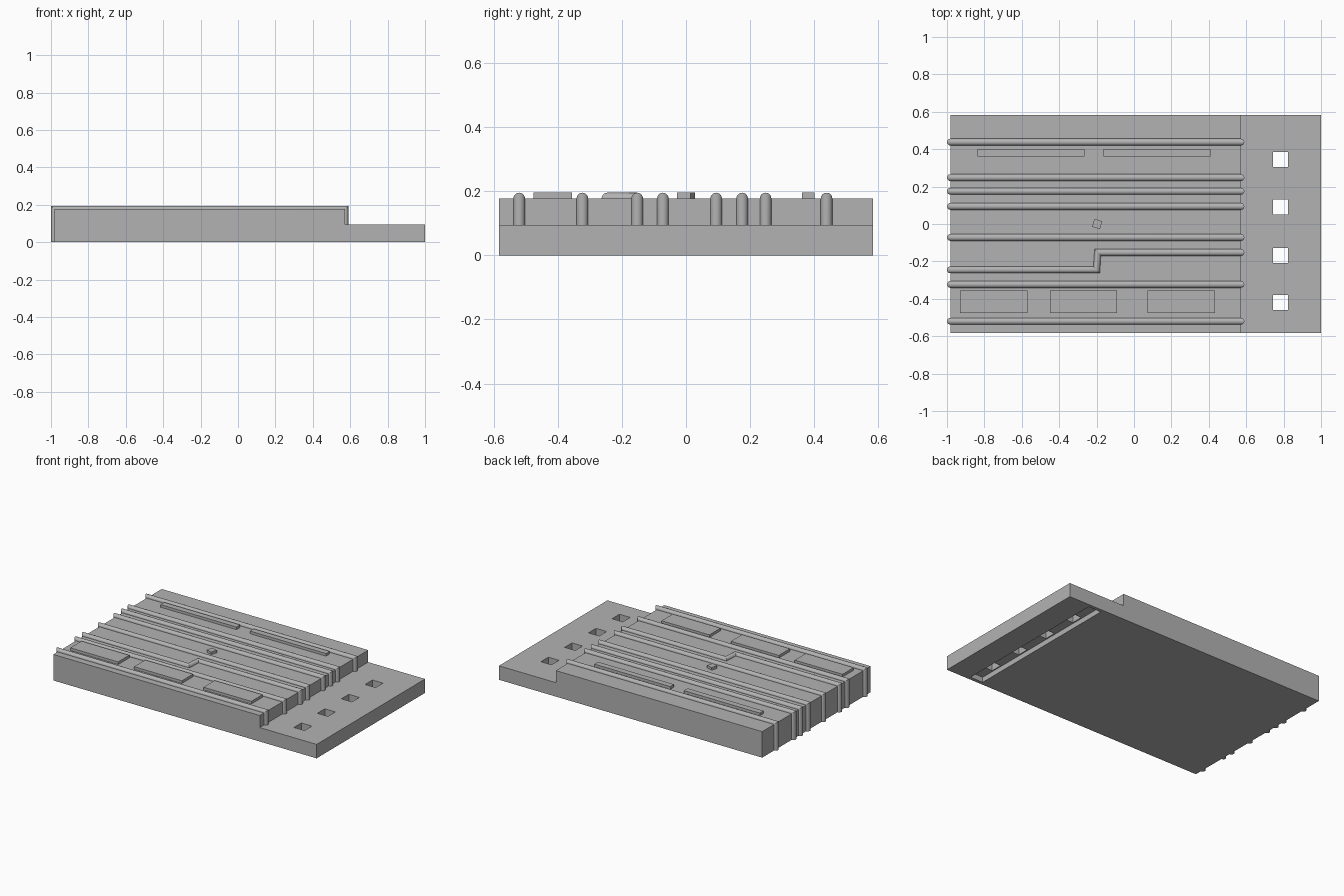
import bpy, bmesh, math
from mathutils import Vector, Matrix

cube = bpy.data.objects.get("Cube")
if cube:
    bpy.data.objects.remove(cube, do_unlink=True)

grey = bpy.data.materials.new("plain grey")
grey.use_nodes = True
grey.diffuse_color = (0.45, 0.45, 0.45, 1)
grey.node_tree.nodes["Principled BSDF"].inputs["Base Color"].default_value = (0.45, 0.45, 0.45, 1)

LEFT, STEP, RIGHT, HALF_Y = -0.982, 0.572, 1.0, 0.583
LEDGE_Z, TOP_Z, PIPE_R = 0.095, 0.177, 0.018


def finish(name, bm):
    bmesh.ops.recalc_face_normals(bm, faces=bm.faces)
    mesh = bpy.data.meshes.new(name)
    bm.to_mesh(mesh)
    bm.free()
    mesh.materials.append(grey)
    obj = bpy.data.objects.new(name, mesh)
    bpy.context.collection.objects.link(obj)
    return obj


def box(name, x0, x1, y0, y1, z0, z1, turn=0):
    bm = bmesh.new()
    place = (Matrix.Translation(((x0 + x1) / 2, (y0 + y1) / 2, (z0 + z1) / 2))
             @ Matrix.Rotation(math.radians(turn), 4, "Z")
             @ Matrix.Diagonal((x1 - x0, y1 - y0, z1 - z0, 1)))
    bmesh.ops.create_cube(bm, size=1, matrix=place)
    return finish(name, bm)


def pipe(name, points, sides=20):
    """Round tube along a path, mitred at its corners."""
    pts = [Vector(p) for p in points]
    dirs = [(b - a).normalized() for a, b in zip(pts, pts[1:])]
    u = dirs[0].cross(Vector((0, 1, 0))).normalized()
    v = dirs[0].cross(u)
    offsets = [PIPE_R * (u * math.cos(t) + v * math.sin(t))
               for t in (2 * math.pi * i / sides for i in range(sides))]
    bm = bmesh.new()
    rings = []
    for i, p in enumerate(pts):
        before, after = dirs[max(i - 1, 0)], dirs[min(i, len(dirs) - 1)]
        normal = before + after
        # slide each offset along the incoming segment onto the mitre plane
        mitre = [o - before * (o.dot(normal) / before.dot(normal)) for o in offsets]
        rings.append([bm.verts.new(p + o) for o in mitre])
        turn = before.rotation_difference(after)
        offsets = [turn @ o for o in offsets]
    for a, b in zip(rings, rings[1:]):
        for i in range(sides):
            j = (i + 1) % sides
            bm.faces.new((a[i], a[j], b[j], b[i]))
    bm.faces.new(rings[0])
    bm.faces.new(rings[-1])
    obj = finish(name, bm)
    bpy.ops.object.select_all(action="DESELECT")
    obj.select_set(True)
    bpy.context.view_layer.objects.active = obj
    bpy.ops.object.shade_smooth_by_angle(angle=math.radians(35))


# Stepped body, extruded from its side profile
bm = bmesh.new()
profile = [(LEFT, 0), (RIGHT, 0), (RIGHT, LEDGE_Z), (STEP, LEDGE_Z), (STEP, TOP_Z), (LEFT, TOP_Z)]
face = bm.faces.new([bm.verts.new((x, -HALF_Y, z)) for x, z in profile])
grown = bmesh.ops.extrude_face_region(bm, geom=[face])["geom"]
bmesh.ops.translate(bm, vec=(0, 2 * HALF_Y, 0),
                    verts=[g for g in grown if isinstance(g, bmesh.types.BMVert)])
body = finish("stepped_body", bm)

# Underside slot and square holes through the ledge
cutters = [box("slot_cutter", 0.735, 0.831, -0.56, 0.56, -0.05, 0.035)]
for y in (-0.42, -0.168, 0.09, 0.345):
    cutters.append(box("hole_cutter", 0.743, 0.823, y - 0.04, y + 0.04, -0.1, 0.2))
for cutter in cutters:
    cutter.hide_render = True
    cutter.hide_set(True)
    cut = body.modifiers.new(cutter.name, "BOOLEAN")
    cut.operation, cut.solver, cut.object = "DIFFERENCE", "EXACT", cutter

# Pipes across the top and down both ends; one of them jogs sideways
for y0, y1 in ((-0.52, -0.52), (-0.323, -0.323), (-0.245, -0.152), (-0.072, -0.072),
               (0.094, 0.094), (0.175, 0.175), (0.248, 0.248), (0.438, 0.438)):
    jog = [(-0.2, y0, TOP_Z), (-0.194, y1, TOP_Z)] if y0 != y1 else []
    pipe("jogged_pipe" if jog else "straight_pipe",
         [(LEFT, y0, 0), (LEFT, y0, TOP_Z), *jog, (STEP, y1, TOP_Z), (STEP, y1, LEDGE_Z)])

# Raised plates and a small turned block
RAISED = TOP_Z + PIPE_R
for x in (-0.93, -0.45, 0.073):
    box("front_plate", x, x + 0.36, -0.475, -0.355, TOP_Z - 0.01, RAISED)
for x in (-0.837, -0.163):
    box("back_plate", x, x + 0.573, 0.361, 0.401, TOP_Z - 0.01, RAISED)
box("turned_block", -0.219, -0.175, -0.022, 0.022, TOP_Z - 0.01, RAISED, turn=-17)
